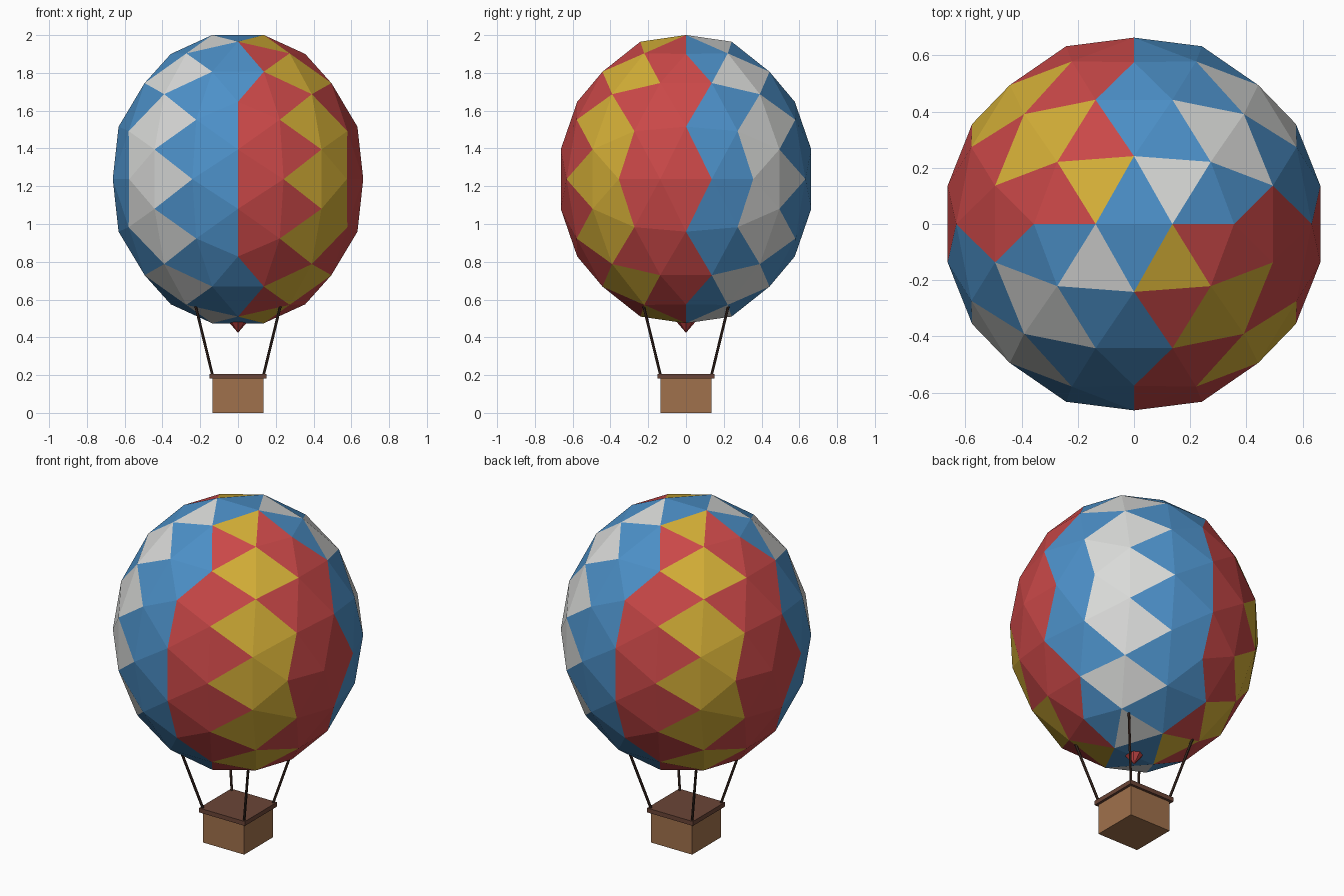
import bpy, bmesh, math
from mathutils import Vector

cube = bpy.data.objects.get("Cube")
if cube:
    bpy.data.objects.remove(cube, do_unlink=True)


def material(name, r, g, b):
    def lin(c):
        c /= 255
        return c / 12.92 if c <= 0.04045 else ((c + 0.055) / 1.055) ** 2.4
    m = bpy.data.materials.new(name)
    colour = (lin(r), lin(g), lin(b), 1)
    m.use_nodes = True
    m.diffuse_color = colour
    m.node_tree.nodes["Principled BSDF"].inputs["Base Color"].default_value = colour
    return m


RED = material("red cloth", 202, 72, 72)
YELLOW = material("yellow cloth", 212, 175, 55)
BLUE = material("blue cloth", 76, 144, 200)
WHITE = material("white cloth", 217, 218, 216)
WICKER = material("wicker brown", 160, 113, 76)
RIM = material("rim brown", 107, 69, 55)
ROPE = material("rope brown", 62, 43, 36)


def finish(name, mat):
    ob = bpy.context.object
    ob.name = ob.data.name = name
    ob.data.materials.append(mat)
    return ob


def box(name, half, z0, z1, mat):
    bpy.ops.mesh.primitive_cube_add(size=1, location=(0, 0, (z0 + z1) / 2))
    bpy.context.object.scale = (2 * half, 2 * half, z1 - z0)
    return finish(name, mat)


def rod(name, a, b, radius, mat):
    a, b = Vector(a), Vector(b)
    d = b - a
    bpy.ops.mesh.primitive_cylinder_add(vertices=6, radius=radius, depth=d.length,
                                        location=(a + b) / 2,
                                        rotation=d.to_track_quat('Z', 'Y').to_euler())
    return finish(name, mat)


def hull(points):
    bm = bmesh.new()
    for p in points:
        bm.verts.new(p)
    bmesh.ops.convex_hull(bm, input=bm.verts[:])
    bmesh.ops.recalc_face_normals(bm, faces=bm.faces[:])
    return bm


# Envelope: icosahedron with every edge split in three, pushed out to a tall ball
phi = (1 + math.sqrt(5)) / 2
corners = []
for s in (-1, 1):
    for t in (-phi, phi):
        corners += [Vector((s, 0, t)), Vector((t, s, 0)), Vector((0, t, s))]
ico = hull(corners)
points = corners[:]
for e in ico.edges:
    a, b = (v.co.copy() for v in e.verts)
    points += [a.lerp(b, 1 / 3), a.lerp(b, 2 / 3)]
points += [f.calc_center_median() for f in ico.faces]
ico.free()

ball = hull([p.normalized() for p in points])
# Gores: twelve equal slices round the vertical axis
slices = (0, 1, 0, 2, 3, 2)
for f in ball.faces:
    c = f.calc_center_median()
    angle = (math.atan2(-c.y, c.x) + 0.0001) % math.tau
    f.material_index = slices[int(angle / (math.pi / 6)) % 6]
bmesh.ops.scale(ball, vec=(0.677, 0.677, 0.779), verts=ball.verts[:])
bmesh.ops.translate(ball, vec=(0, 0, 1.2375), verts=ball.verts[:])
mesh = bpy.data.meshes.new("envelope")
ball.to_mesh(mesh)
ball.free()
for m in (RED, YELLOW, BLUE, WHITE):
    mesh.materials.append(m)
bpy.context.collection.objects.link(bpy.data.objects.new("envelope", mesh))

# Mouth: small cone pointing down below the envelope
bpy.ops.mesh.primitive_cone_add(vertices=8, radius1=0, radius2=0.12, depth=0.14,
                                location=(0, 0, 0.494))
finish("mouth_cone", RED)

# Basket with a lid-like rim
box("basket", 0.136, 0, 0.19, WICKER)
box("basket_rim", 0.151, 0.181, 0.207, RIM)

# Four ropes from the rim corners to the envelope
for sx, side in ((1, "left"), (-1, "right")):
    for sy, end in ((-1, "front"), (1, "back")):
        rod(f"rope_{end}_{side}", (sx * 0.135, sy * 0.135, 0.2),
            (sx * 0.224, sy * 0.224, 0.565), 0.0075, ROPE)
